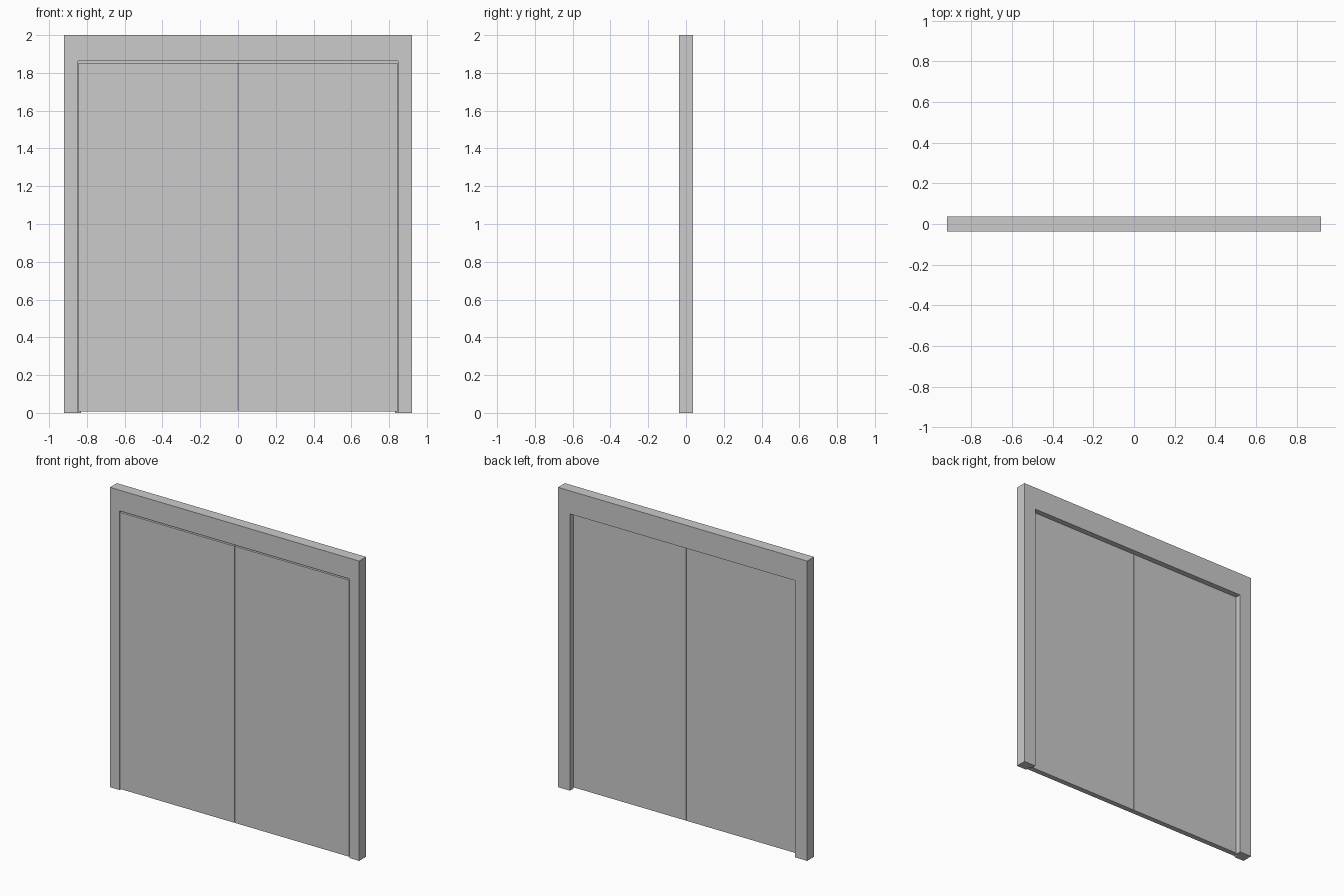
import bpy, bmesh

if "Cube" in bpy.data.objects:
    bpy.data.objects.remove(bpy.data.objects["Cube"])

D = 0.0365            # half depth of the frame
DOOR_BACK = -0.001    # back of the leaves, where the stop begins
# (half width, height) of the outer edge, the rebate and the door stop
OUTER, REBATE, STOP = (0.92, 2.0), (0.848, 1.862), (0.831, 1.846)


def finish(bm, name):
    bmesh.ops.recalc_face_normals(bm, faces=bm.faces)
    mesh = bpy.data.meshes.new(name)
    bm.to_mesh(mesh)
    bm.free()
    obj = bpy.data.objects.new(name, mesh)
    bpy.context.collection.objects.link(obj)
    return obj


# Door frame: rebated section swept up one jamb, across the head, down the other
section = [(OUTER, -D), (REBATE, -D), (REBATE, DOOR_BACK),
           (STOP, DOOR_BACK), (STOP, D), (OUTER, D)]
bm = bmesh.new()
rings = []
for side, up in ((-1, 0), (-1, 1), (1, 1), (1, 0)):
    rings.append([bm.verts.new((side * w, y, up * h)) for (w, h), y in section])
n = len(section)
for a, b in zip(rings, rings[1:]):
    for i in range(n):
        j = (i + 1) % n
        bm.faces.new((a[i], a[j], b[j], b[i]))
bm.faces.new(rings[0])
bm.faces.new(rings[-1])
finish(bm, "door_frame")


# Two flush door leaves with small clearances, closing against the stop
def leaf(name, side):
    x0, x1, z0, z1 = 0.002, 0.8455, 0.008, 1.853
    bm = bmesh.new()
    bmesh.ops.create_cube(bm, size=1)
    for v in bm.verts:
        v.co.x = side * (x1 if v.co.x > 0 else x0)
        v.co.y = DOOR_BACK if v.co.y > 0 else -D
        v.co.z = z1 if v.co.z > 0 else z0
    finish(bm, name)


leaf("left_door", -1)
leaf("right_door", 1)
